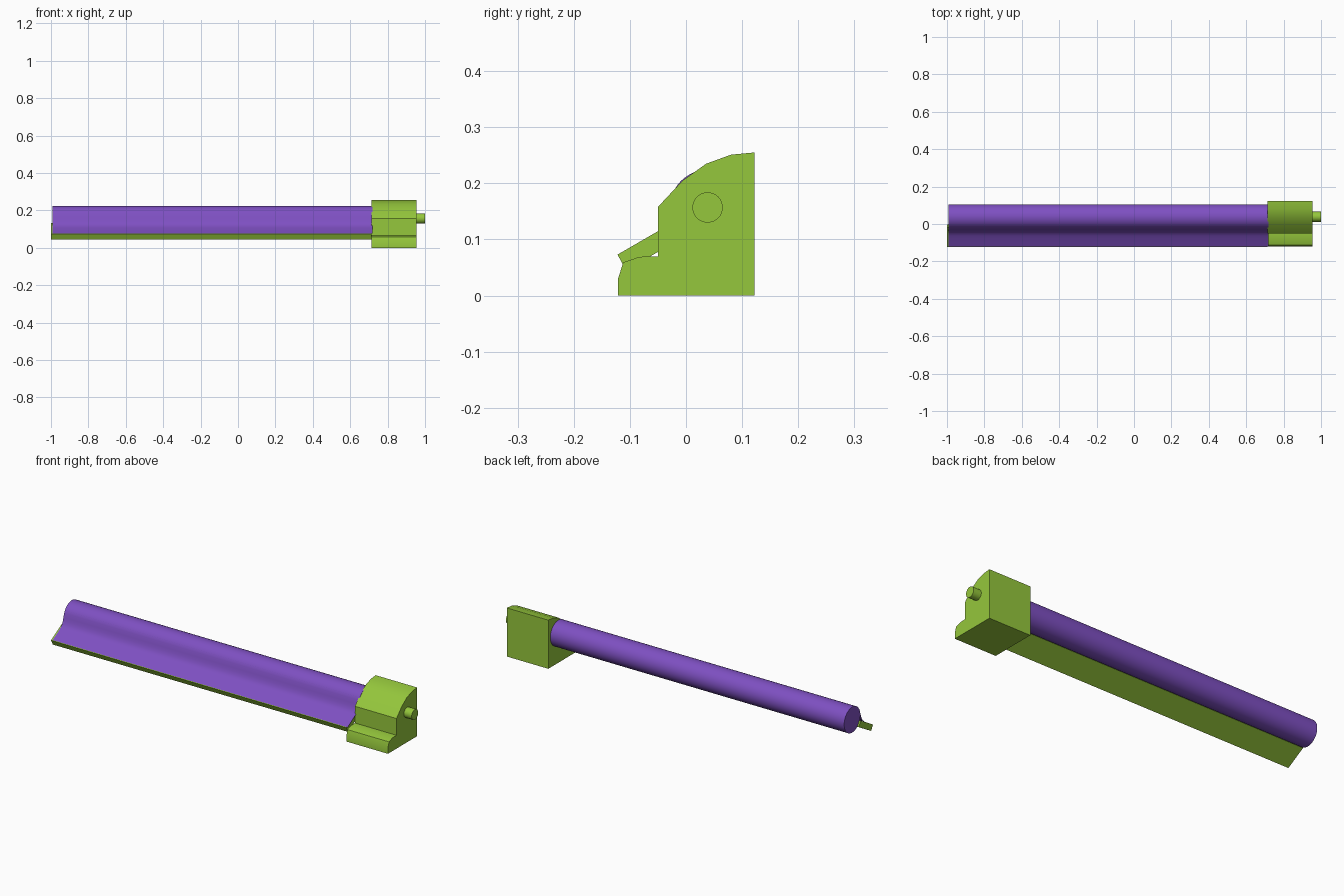
import bpy, bmesh, math

if "Cube" in bpy.data.objects:
    bpy.data.objects.remove(bpy.data.objects["Cube"])


def material(name, rgb):
    m = bpy.data.materials.new(name)
    m.diffuse_color = (*rgb, 1)
    m.use_nodes = True
    m.node_tree.nodes["Principled BSDF"].inputs["Base Color"].default_value = m.diffuse_color
    return m


GREEN = material("green", (0.30, 0.57, 0.045))
PURPLE = material("purple", (0.21, 0.08, 0.54))


def extrude_x(name, profile, x0, x1, mat, closed=True):
    """Sweep a (y, z) profile along x; a closed profile is capped."""
    bm = bmesh.new()
    a = [bm.verts.new((x0, y, z)) for y, z in profile]
    b = [bm.verts.new((x1, y, z)) for y, z in profile]
    n = len(profile)
    for i in range(n if closed else n - 1):
        j = (i + 1) % n
        bm.faces.new((a[i], a[j], b[j], b[i]))
    if closed:
        bm.faces.new(a[::-1])
        bm.faces.new(b)
        bmesh.ops.recalc_face_normals(bm, faces=bm.faces[:])
    mesh = bpy.data.meshes.new(name)
    bm.to_mesh(mesh)
    bm.free()
    obj = bpy.data.objects.new(name, mesh)
    bpy.context.collection.objects.link(obj)
    mesh.materials.append(mat)
    bpy.ops.object.select_all(action='DESELECT')
    obj.select_set(True)
    bpy.context.view_layer.objects.active = obj
    bpy.ops.object.shade_smooth_by_angle(angle=math.radians(31))
    return obj


AXIS_Y, AXIS_Z = 0.0385, 0.157


def circle(r, n):
    return [(AXIS_Y + r * math.cos(2 * math.pi * i / n),
             AXIS_Z + r * math.sin(2 * math.pi * i / n)) for i in range(n)]


# End housing with rounded top and stepped lip
extrude_x("end_housing", [
    (-0.121, 0), (0.122, 0), (0.122, 0.255), (0.08, 0.251), (0.036, 0.235),
    (-0.006, 0.205), (-0.05, 0.158), (-0.05, 0.07), (-0.083, 0.069),
    (-0.112, 0.059), (-0.121, 0.03)], 0.714, 0.955, GREEN)

# Axle stub on the housing
extrude_x("axle_stub", circle(0.027, 32), 0.95, 1.0, GREEN)

# Roll
extrude_x("roll", circle(0.067, 48), -0.992, 0.72, PURPLE)

# Tilted support slab
extrude_x("support_slab", [
    (-0.122, 0.073), (-0.107, 0.045), (-0.004, 0.104), (-0.02, 0.132)],
    -1.0, 0.714, GREEN)

# Sheet leaving the roll and lying along the slab
extrude_x("sheet", [
    (-0.120, 0.0755), (-0.098, 0.088), (-0.076, 0.101), (-0.062, 0.110),
    (-0.050, 0.119), (-0.041, 0.131), (-0.035, 0.145), (-0.030, 0.160),
    (-0.026, 0.176), (-0.018, 0.193)], -0.992, 0.72, PURPLE, closed=False)
for p in bpy.data.objects["sheet"].data.polygons:
    if p.normal.z < 0:
        bpy.data.objects["sheet"].data.flip_normals()
        break
